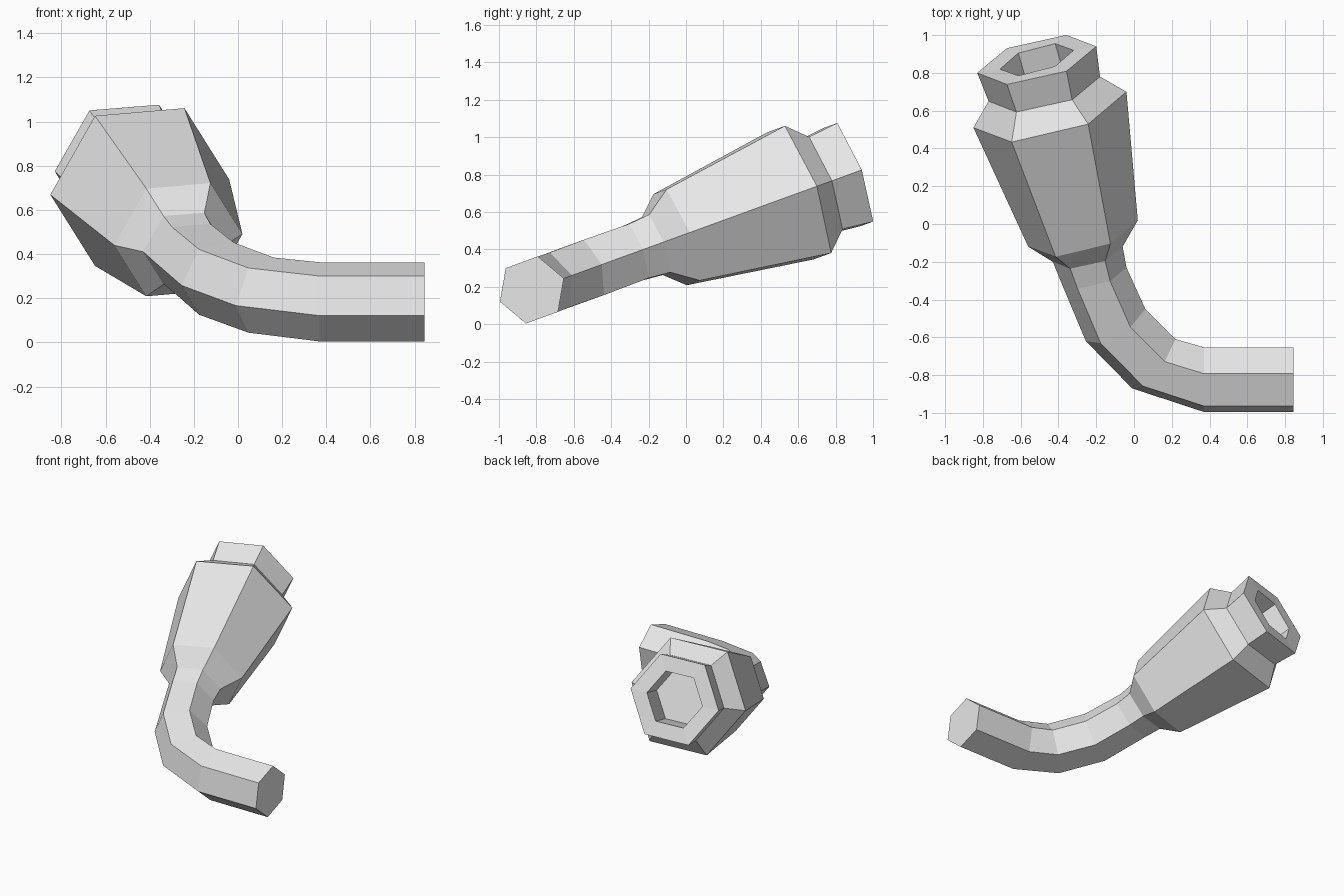
import bpy, bmesh, math
from mathutils import Vector

if "Cube" in bpy.data.objects:
    bpy.data.objects.remove(bpy.data.objects["Cube"])

TILT = math.radians(20)                                  # the bend lies in a plane tilted about x
ALONG = Vector((0, math.cos(TILT), math.sin(TILT)))
NORMAL = Vector((0, -math.sin(TILT), math.cos(TILT)))
BASE_Y, BASE_Z = -0.825, 0.183

grey = bpy.data.materials.new("light_grey")
grey.diffuse_color = (0.8, 0.8, 0.8, 1)
grey.use_nodes = True
grey.node_tree.nodes["Principled BSDF"].inputs["Base Color"].default_value = grey.diffuse_color


def on_plane(x, y):
    """Point of the bend plane above plan position x, y."""
    return Vector((x, y, BASE_Z + (y - BASE_Y) * math.tan(TILT)))


def hexagon(inner, outer):
    """Hexagon ring spanning its inner and outer bend corners."""
    a, b = on_plane(*inner), on_plane(*outer)
    centre, arm = (a + b) / 2, (a - b) / 2
    side = NORMAL * arm.length
    return [centre + arm * math.cos(k * math.pi / 3) + side * math.sin(k * math.pi / 3)
            for k in range(6)]


def loft(name, rings, cap_start=False, cap_end=False):
    bm = bmesh.new()
    loops = [[bm.verts.new(p) for p in ring] for ring in rings]
    for low, high in zip(loops, loops[1:]):
        for k in range(6):
            j = (k + 1) % 6
            bm.faces.new((low[k], high[k], high[j], low[j]))
    if cap_start:
        bm.faces.new(loops[0])
    if cap_end:
        bm.faces.new(loops[-1][::-1])
    mesh = bpy.data.meshes.new(name)
    bm.to_mesh(mesh)
    bm.free()
    mesh.materials.append(grey)
    obj = bpy.data.objects.new(name, mesh)
    bpy.context.collection.objects.link(obj)


# Curved stem: straight end, then the bend up to the throat
throat = hexagon((-0.06, -0.12), (-0.43, -0.20))
stem = [hexagon(i, o) for i, o in (
    ((0.845, -0.653), (0.845, -0.995)),
    ((0.37, -0.653), (0.37, -0.995)),
    ((0.22, -0.61), (-0.01, -0.87)),
    ((0.06, -0.45), (-0.255, -0.62)),
    ((-0.04, -0.23), (-0.385, -0.31)))]
loft("curved_stem", stem + [throat], cap_start=True)

# Flared body with a shoulder, a collar and a hexagonal socket
body = [hexagon(i, o) for i, o in (
    ((0.02, 0.02), (-0.56, -0.12)),
    ((-0.04, 0.70), (-0.85, 0.51)),
    ((-0.18, 0.78), (-0.77, 0.65)),
    ((-0.20, 0.94), (-0.83, 0.80)))]
rim = hexagon((-0.32, 0.92), (-0.71, 0.82))
axis = (rim[1] - rim[0]).cross(rim[2] - rim[1]).normalized()
if axis.dot(ALONG) > 0:
    axis = -axis
floor = [p + axis * 0.22 for p in rim]
loft("flared_body", [throat] + body + [rim, floor], cap_end=True)
